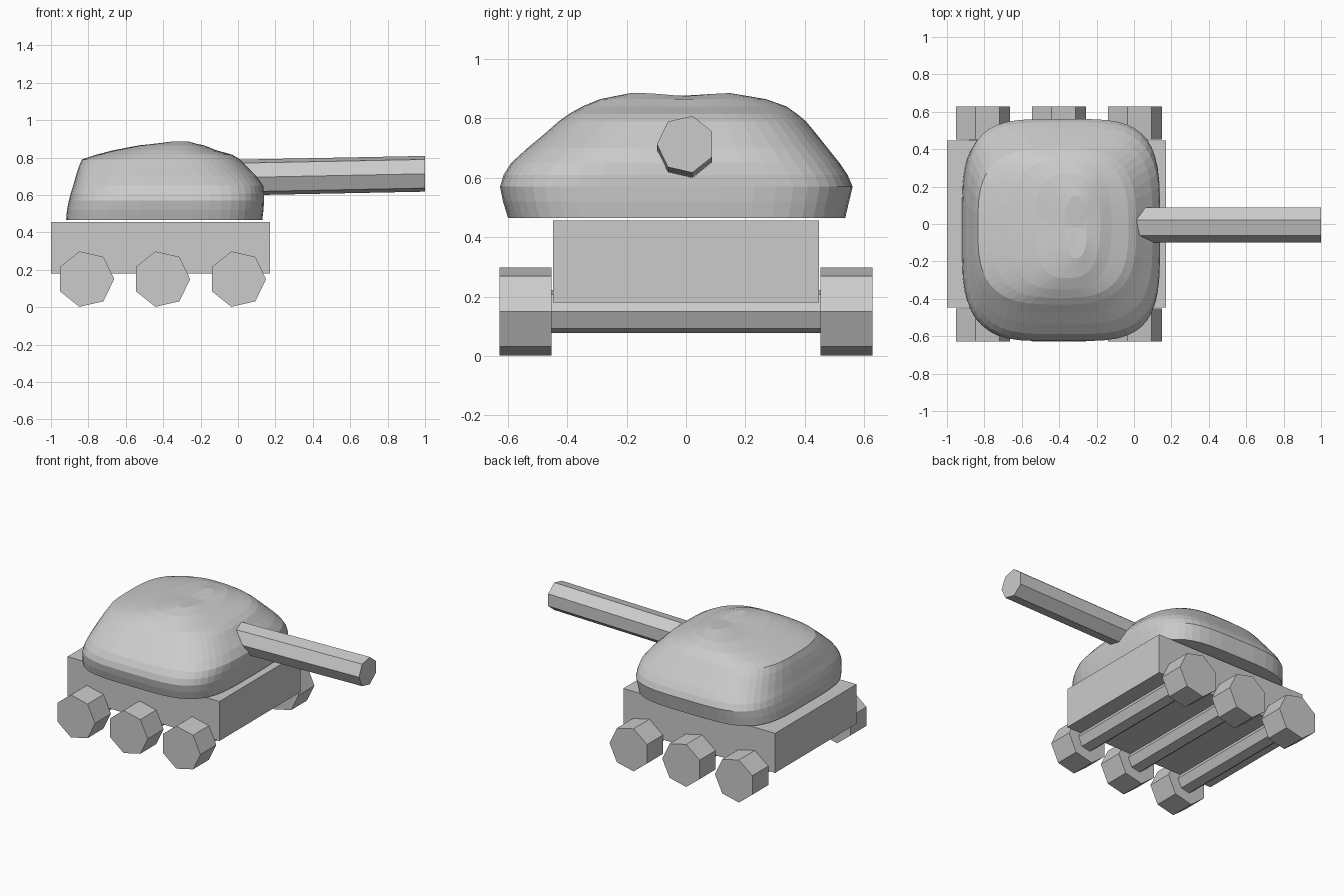
import bpy, bmesh, math
from mathutils import Vector

if "Cube" in bpy.data.objects:
    bpy.data.objects.remove(bpy.data.objects["Cube"])


def make_object(name, bm):
    bmesh.ops.recalc_face_normals(bm, faces=bm.faces)
    mesh = bpy.data.meshes.new(name)
    bm.to_mesh(mesh)
    bm.free()
    obj = bpy.data.objects.new(name, mesh)
    bpy.context.collection.objects.link(obj)
    return obj


def bridge(bm, lower, upper):
    n = len(lower)
    for i in range(n):
        j = (i + 1) % n
        bm.faces.new((lower[i], lower[j], upper[j], upper[i]))


def prism(name, start, end, radius, u, v=(0, 0, 1), sides=7):
    """Regular prism; the first corner points along u."""
    bm = bmesh.new()
    rings = []
    for c in (start, end):
        ring = []
        for i in range(sides):
            a = math.tau * i / sides
            ring.append(bm.verts.new(Vector(c) + radius * (math.cos(a) * Vector(u) + math.sin(a) * Vector(v))))
        rings.append(ring)
        bm.faces.new(ring)
    bridge(bm, *rings)
    return make_object(name, bm)


# Hull
bm = bmesh.new()
bmesh.ops.create_cube(bm, size=1)
for vert in bm.verts:
    vert.co = (vert.co.x * 1.17 - 0.415, vert.co.y * 0.895, vert.co.z * 0.275 + 0.318)
make_object("hull", bm)

# Axles and wheels
for i, x in enumerate((-0.814, -0.408, -0.002)):
    prism(f"axle_{i + 1}", (x, -0.46, 0.15), (x, 0.46, 0.15), 0.074, (1, 0, 0))
    for side, s in (("front", -1), ("back", 1)):
        prism(f"{side}_wheel_{i + 1}", (x, s * 0.453, 0.15), (x, s * 0.628, 0.15), 0.152, (1, 0, 0))

# Gun barrel, slightly raised toward the muzzle
prism("barrel", (-0.15, 0, 0.69), (1, 0, 0.713), 0.098, (0, -1, 0))

# Turret: stacked rounded rectangles (z, x min, x max, y min, y max, squareness)
levels = [
    (0.465, -0.92, 0.13, -0.60, 0.537, 4.0),
    (0.52, -0.915, 0.137, -0.617, 0.55, 4.0),
    (0.57, -0.905, 0.14, -0.627, 0.562, 4.0),
    (0.61, -0.895, 0.14, -0.615, 0.545, 3.9),
    (0.65, -0.882, 0.135, -0.59, 0.518, 3.7),
    (0.70, -0.868, 0.10, -0.535, 0.478, 3.5),
    (0.75, -0.852, 0.05, -0.475, 0.438, 3.3),
    (0.79, -0.835, 0.012, -0.43, 0.405, 3.1),
    (0.815, -0.76, -0.03, -0.395, 0.375, 3.0),
    (0.84, -0.66, -0.12, -0.35, 0.34, 2.8),
    (0.865, -0.53, -0.18, -0.29, 0.27, 2.6),
    (0.886, -0.37, -0.25, -0.185, 0.15, 2.3),
]
SEGMENTS = 48
bm = bmesh.new()
previous = None
for z, x0, x1, y0, y1, n in levels:
    ring = []
    for i in range(SEGMENTS):
        a = math.tau * (i + 0.5) / SEGMENTS
        c, s = math.cos(a), math.sin(a)
        y = (y0 + y1) / 2 + (y1 - y0) / 2 * math.copysign(abs(s) ** (2 / n), s)
        x = (x0 + x1) / 2 + (x1 - x0) / 2 * math.copysign(abs(c) ** (2 / n), c)
        dip = 0.01 * math.exp(-(y / 0.09) ** 2) if z > 0.88 else 0
        ring.append(bm.verts.new((x, y, z - dip)))
    if previous:
        bridge(bm, previous, ring)
    else:
        bm.faces.new(ring)
    previous = ring
crown = bm.verts.new((-0.31, -0.02, 0.876))
for i in range(SEGMENTS):
    bm.faces.new((previous[i], previous[(i + 1) % SEGMENTS], crown))
make_object("turret", bm)
